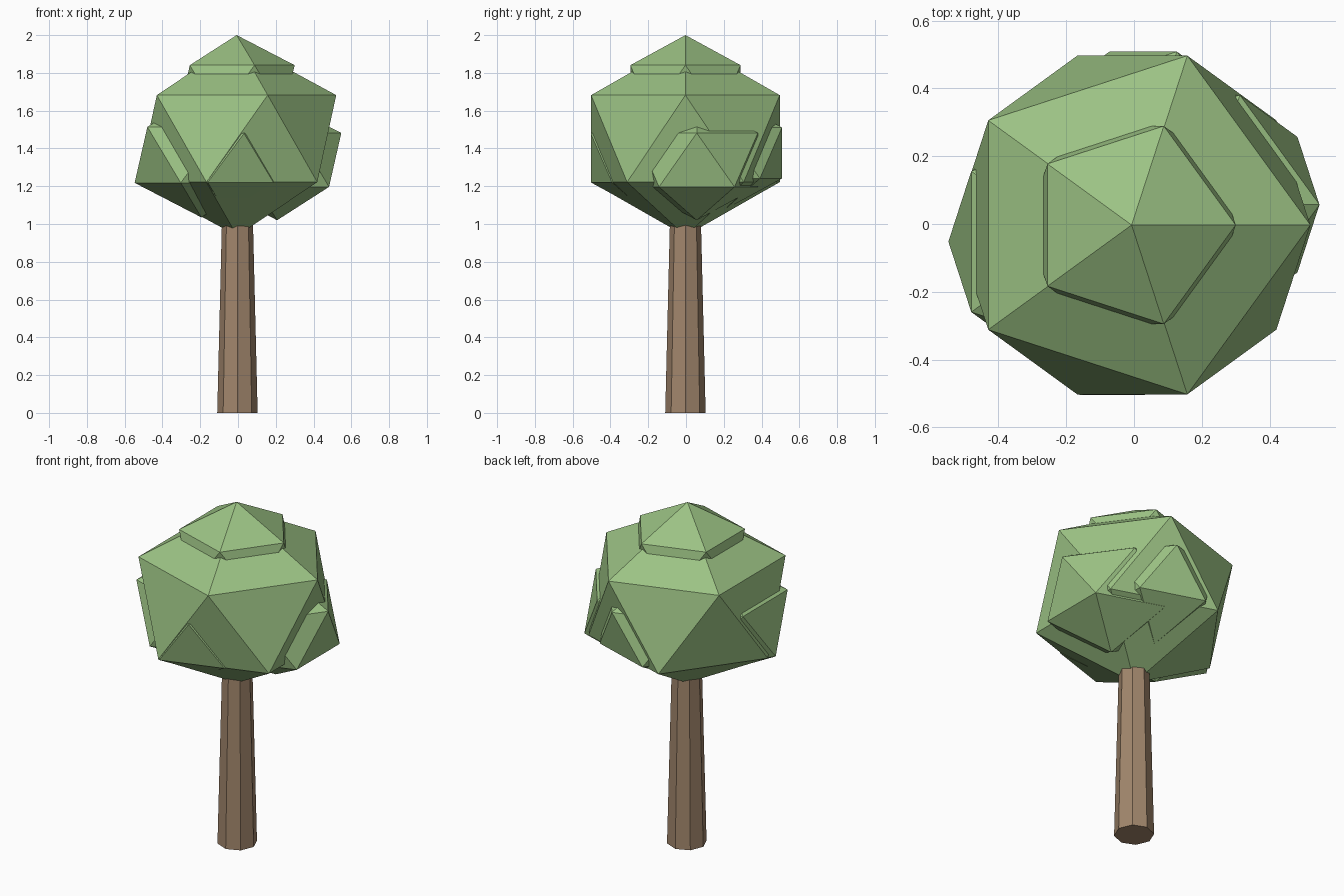
import bpy
import math

if "Cube" in bpy.data.objects:
    bpy.data.objects.remove(bpy.data.objects["Cube"])


def material(name, color):
    m = bpy.data.materials.new(name)
    m.diffuse_color = color
    m.use_nodes = True
    m.node_tree.nodes["Principled BSDF"].inputs["Base Color"].default_value = m.diffuse_color
    return m


LEAF = material("leaf_green", (0.33, 0.54, 0.23, 1))
BARK = material("bark_brown", (0.36, 0.24, 0.15, 1))


# Faceted foliage clump: a slightly squashed icosahedron
def clump(name, center, radius, height):
    bpy.ops.mesh.primitive_ico_sphere_add(subdivisions=1, radius=1, location=center)
    ob = bpy.context.object
    ob.name = name
    ob.scale = (radius, radius, height)
    bpy.ops.object.transform_apply(location=False, rotation=False, scale=True)
    ob.data.materials.append(LEAF)


# Tapered eight-sided trunk, its top buried in the foliage
bpy.ops.mesh.primitive_cone_add(vertices=8, radius1=0.107, radius2=0.080,
                                depth=1.1, location=(-0.003, -0.003, 0.55))
trunk = bpy.context.object
trunk.name = "trunk"
trunk.data.materials.append(BARK)

# Main crown with smaller clumps poking through its sides
clump("crown", (-0.005, -0.003, 1.452), 0.587, 0.515)
clump("top_clump", (-0.007, -0.003, 1.712), 0.343, 0.288)
clump("right_clump", (0.207, 0.057, 1.339), 0.380, 0.319)
clump("left_clump", (-0.194, -0.052, 1.366), 0.395, 0.331)
clump("back_clump", (0.027, 0.202, 1.376), 0.360, 0.302)
clump("front_clump", (-0.064, -0.209, 1.350), 0.347, 0.290)
